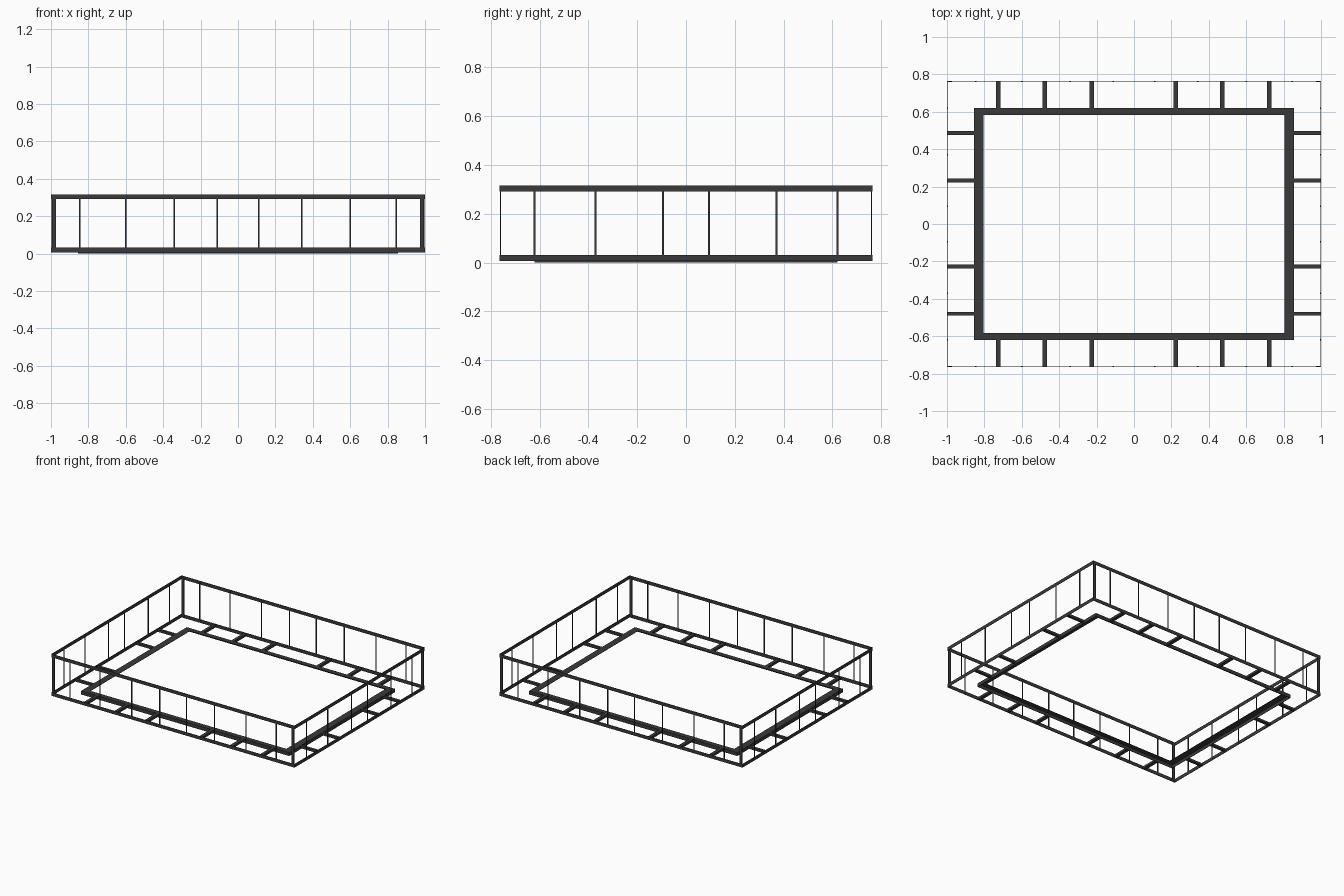
import bpy, bmesh

if "Cube" in bpy.data.objects:
    bpy.data.objects.remove(bpy.data.objects["Cube"])

T = 0.003          # sheet thickness
X, Y = 0.999, 0.764  # outer half sizes
IX, IY = 0.855, 0.62  # inner frame half sizes
TOP = 0.317

# Dark grey metal
dark = bpy.data.materials.new("dark_metal")
dark.diffuse_color = (0.042, 0.042, 0.042, 1)
dark.use_nodes = True
dark.node_tree.nodes["Principled BSDF"].inputs["Base Color"].default_value = dark.diffuse_color


def part(name, boxes):
    """One object from a list of (x0, x1, y0, y1, z0, z1) boxes."""
    bm = bmesh.new()
    for x0, x1, y0, y1, z0, z1 in boxes:
        cube = bmesh.ops.create_cube(bm, size=1.0)
        for v in cube["verts"]:
            v.co.x = (x0 + x1) / 2 + v.co.x * (x1 - x0)
            v.co.y = (y0 + y1) / 2 + v.co.y * (y1 - y0)
            v.co.z = (z0 + z1) / 2 + v.co.z * (z1 - z0)
    mesh = bpy.data.meshes.new(name)
    bm.to_mesh(mesh)
    bm.free()
    mesh.materials.append(dark)
    ob = bpy.data.objects.new(name, mesh)
    bpy.context.collection.objects.link(ob)
    return ob


def mirrored(boxes):
    """Repeat boxes on the opposite side of the centre."""
    return boxes + [(-b, -a, -d, -c, e, f) for a, b, c, d, e, f in boxes]


def ring(hx, hy, wx, wy, z0, z1):
    """Rectangular ring with outer half sizes and bar widths."""
    return mirrored([(-hx, hx, hy - wy, hy, z0, z1),
                     (hx - wx, hx, -hy + wy, hy - wy, z0, z1)])


# Flat upright strips around the outside
part("bottom_rail", ring(X, Y, T, T, 0.007, 0.032))
part("top_rail", ring(X, Y, T, T, TOP - 0.025, TOP))

# Corner posts, wide across the front and narrow at the sides
posts = []
for s in (-1, 1):
    posts += mirrored([(s * 0.984 - 0.011, s * 0.984 + 0.011,
                        Y - 0.006, Y - 0.001, 0.01, TOP - 0.01)])
part("corner_posts", posts)

# Thin uprights in the four walls
W = 0.004
uprights = []
for x in (0.11, 0.34, 0.60, 0.847):
    for s in (-1, 1):
        uprights += mirrored([(s * x - W, s * x + W, Y - 0.004, Y - 0.001, 0.02, TOP - 0.01)])
for y in (0.094, 0.37, 0.62):
    for s in (-1, 1):
        uprights += mirrored([(X - 0.004, X - 0.001, s * y - W, s * y + W, 0.02, TOP - 0.01)])
part("wall_uprights", uprights)

# Inner frame: flat top plate with a flange hanging from its outer edge
part("inner_frame_plate", ring(IX, IY, 0.05, 0.037, 0.023, 0.026))
part("inner_frame_flange", ring(IX, IY, T, T, 0.0, 0.023))

# Ribs joining the inner frame to the outer rail
ribs = []
for x in (-0.727, -0.477, -0.227, 0.222, 0.472, 0.722):
    for y0, y1 in ((IY, Y - T), (-Y + T, -IY)):
        ribs.append((x - 0.012, x + 0.012, y0, y1, 0.009, 0.026))
for y in (-0.48, -0.227, 0.233, 0.487):
    for x0, x1 in ((IX, X - T), (-X + T, -IX)):
        ribs.append((x0, x1, y - 0.01, y + 0.01, 0.009, 0.026))
part("floor_ribs", ribs)
